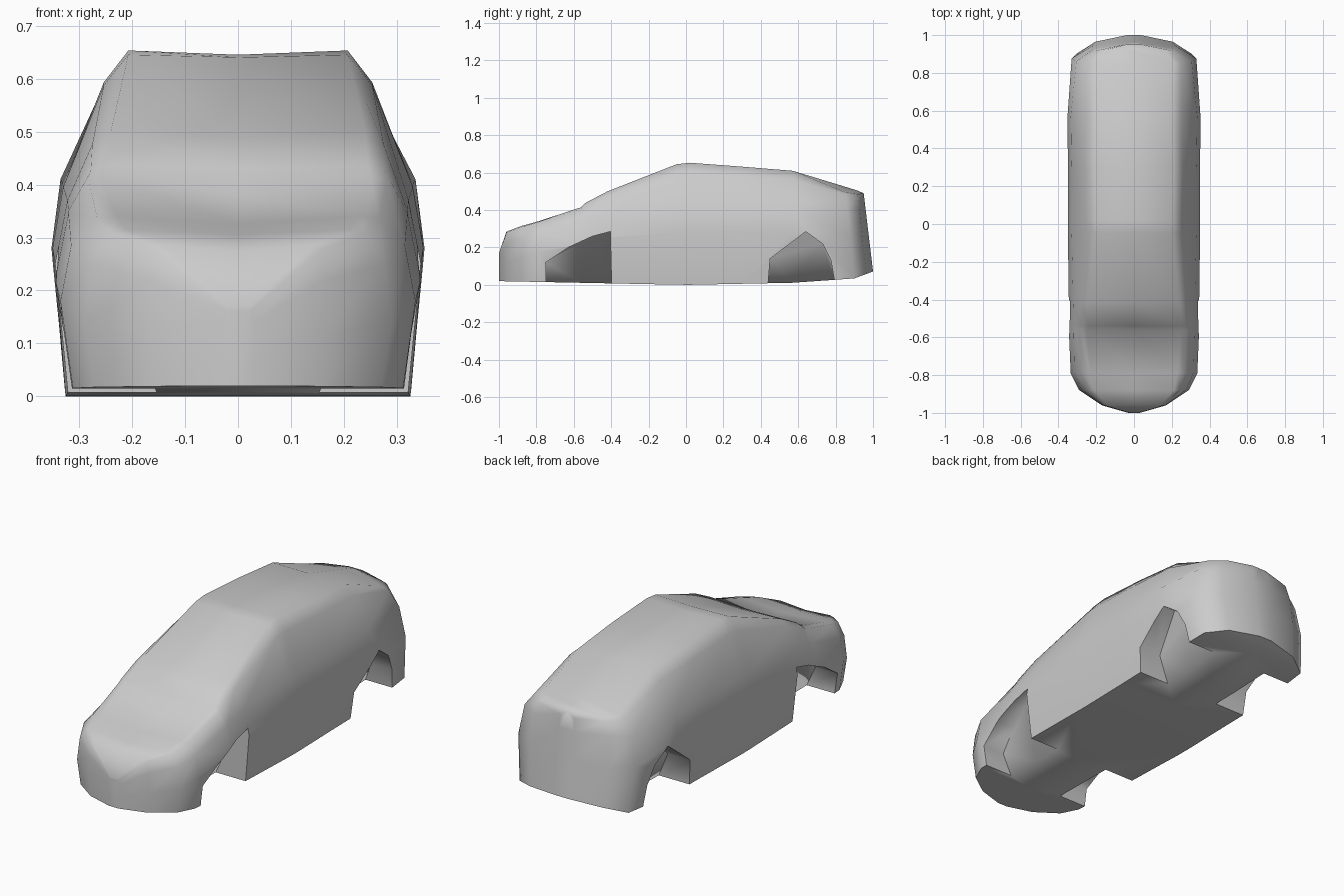
import bpy, bmesh

if "Cube" in bpy.data.objects:
    bpy.data.objects.remove(bpy.data.objects["Cube"])

# Body cross-sections, front to back:
# y, top z on the centre line, (flank x, z), (shoulder x, z), (roof edge x, z)
STATIONS = [
    (-1.00, .17, (.03, .08), (.03, .14), (.02, .17)),
    (-0.96, .275, (.17, .12), (.165, .22), (.14, .285)),
    (-0.88, .305, (.29, .14), (.275, .25), (.21, .315)),
    (-0.79, .325, (.335, .18), (.315, .285), (.23, .34)),
    (-0.56, .38, (.345, .22), (.32, .345), (.25, .415)),
    (-0.54, .43, (.345, .225), (.32, .35), (.245, .437)),
    (-0.42, .49, (.345, .25), (.322, .37), (.24, .50)),
    (-0.05, .64, (.35, .28), (.33, .395), (.207, .645)),
    (0.02, .645, (.35, .28), (.33, .395), (.207, .653)),
    (0.30, .63, (.35, .28), (.33, .40), (.212, .632)),
    (0.57, .61, (.352, .28), (.335, .41), (.205, .61)),
    (0.85, .525, (.33, .26), (.305, .41), (.21, .495)),
    (0.915, .505, (.22, .26), (.215, .41), (.17, .485)),
    (0.95, .49, (.04, .26), (.04, .40), (.04, .49)),
]


def ring(bm, y, zt, flank, shoulder, roof):
    """Closed symmetric cross-section with a slightly bowed side window."""
    zb = .02 * abs(y) + .35 * max(0, y - .8)     # floor rises to both ends
    lean = .05 if y > .8 else 0                  # tail slopes out below
    bulge = .012 if roof[0] > .1 else 0
    bow = tuple(s + .72 * (r - s) + bulge for s, r in zip(shoulder, roof))
    half = [(.93 * flank[0], zb), flank, shoulder, bow, roof]
    pts = [(0, zb)] + half + [(0, zt)] + [(-x, z) for x, z in reversed(half)]
    return [bm.verts.new((x, y + lean * (1 - (z - zb) / (zt - zb)), z))
            for x, z in pts]


def new_object(name, bm):
    bmesh.ops.recalc_face_normals(bm, faces=bm.faces)
    mesh = bpy.data.meshes.new(name)
    bm.to_mesh(mesh)
    bm.free()
    obj = bpy.data.objects.new(name, mesh)
    bpy.context.collection.objects.link(obj)
    return obj


# Lofted car body
bm = bmesh.new()
rings = [ring(bm, *s) for s in STATIONS]
n = len(rings[0])
for a, b in zip(rings, rings[1:]):
    for i in range(n):
        j = (i + 1) % n
        bm.faces.new((a[i], a[j], b[j], b[i]))
bm.faces.new(rings[0])
bm.faces.new(rings[-1])
body = new_object("car_body", bm)

# Wheel arch cutters, with the inner wall sloping in towards the floor
ARCHES = {
    "front": [(-.745, -.1), (-.75, .12), (-.63, .20), (-.50, .26), (-.405, .285), (-.395, -.1)],
    "rear": [(.43, -.1), (.45, .14), (.64, .285), (.73, .22), (.775, .13), (.815, -.1)],
}
cutters = []
for name, outline in ARCHES.items():
    for side, sign in (("right", 1), ("left", -1)):
        bm = bmesh.new()
        face = bm.faces.new([bm.verts.new((sign * .5, y, z)) for y, z in outline])
        out = bmesh.ops.extrude_face_region(bm, geom=[face])["geom"]
        for v in out:
            if isinstance(v, bmesh.types.BMVert):
                v.co.x = sign * (.15 + .45 * v.co.z)
        cutter = new_object(f"{name}_{side}_arch_cutter", bm)
        cutter.hide_render = True
        cutters.append(cutter)
        mod = body.modifiers.new(cutter.name, 'BOOLEAN')
        mod.operation = 'DIFFERENCE'
        mod.solver = 'EXACT'
        mod.object = cutter

# Apply cuts and shade
bpy.context.view_layer.objects.active = body
body.select_set(True)
for mod in list(body.modifiers):
    bpy.ops.object.modifier_apply(modifier=mod.name)
for c in cutters:
    bpy.data.objects.remove(c, do_unlink=True)
bpy.ops.object.shade_smooth_by_angle(angle=1.2)
